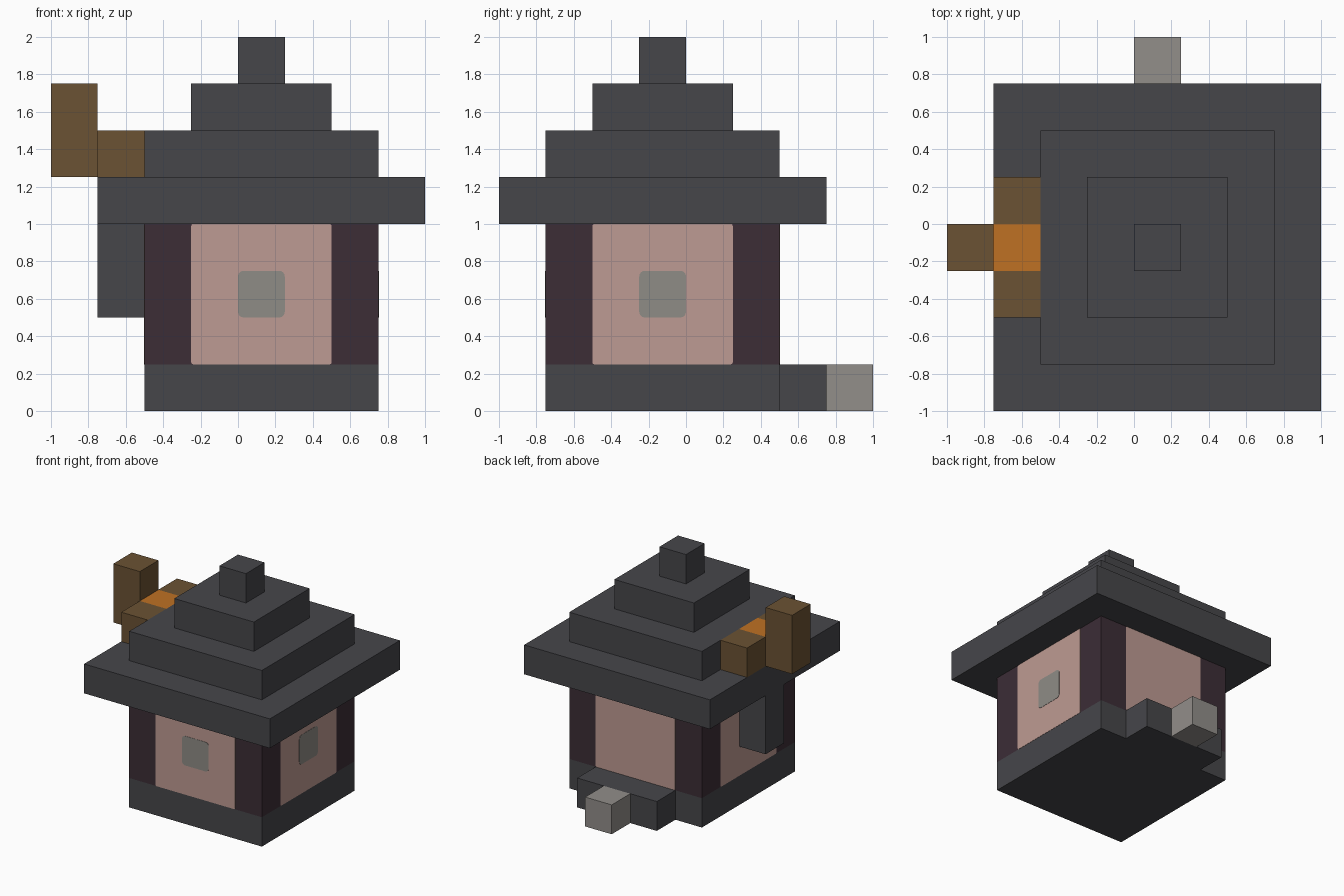
import bpy, bmesh, math
from mathutils import Matrix, Vector

cube = bpy.data.objects.get("Cube")
if cube:
    bpy.data.objects.remove(cube, do_unlink=True)

U = 0.25                      # block size
CENTRE = Vector((0.125, -0.125, 0))
HALF = 2.5 * U                # half the width of the walls


def material(name, *srgb):
    lin = [((c / 255 + 0.055) / 1.055) ** 2.4 for c in srgb] + [1]
    m = bpy.data.materials.new(name)
    m.use_nodes = True
    m.diffuse_color = lin
    m.node_tree.nodes["Principled BSDF"].inputs["Base Color"].default_value = lin
    return m


slate = material("dark slate", 70, 70, 74)
timber = material("dark plum timber", 60, 45, 54)
plaster = material("pink plaster", 190, 155, 147)
glass = material("grey glass", 143, 140, 134)
stone = material("light stone", 146, 142, 138)
wood = material("brown wood", 107, 82, 51)
ember = material("orange ember", 191, 113, 35)


def add_object(name, bm, mat):
    mesh = bpy.data.meshes.new(name)
    bm.to_mesh(mesh)
    bm.free()
    mesh.materials.append(mat)
    bpy.context.collection.objects.link(bpy.data.objects.new(name, mesh))


def box(name, mat, low, size):
    """Box from its low corner and size, both counted in blocks."""
    bm = bmesh.new()
    bmesh.ops.create_cube(bm, size=1)
    for v in bm.verts:
        v.co = [(l + (c + 0.5) * s) * U for l, c, s in zip(low, v.co, size)]
    add_object(name, bm, mat)


def plate(name, mat, turn, width, height, z, radius, depth):
    """Thin rounded plate on one wall; turn counts quarter turns from the front."""
    bm = bmesh.new()
    w, h = width / 2, height / 2
    bm.faces.new([bm.verts.new((x, y, 0))
                  for x, y in ((-w, -h), (w, -h), (w, h), (-w, h))])
    bmesh.ops.bevel(bm, geom=bm.verts[:], offset=radius, segments=4,
                    profile=0.5, affect='VERTICES')
    ext = bmesh.ops.extrude_face_region(bm, geom=bm.faces[:])
    top = [v for v in ext["geom"] if isinstance(v, bmesh.types.BMVert)]
    bmesh.ops.translate(bm, verts=top, vec=(0, 0, depth))
    bmesh.ops.recalc_face_normals(bm, faces=bm.faces[:])
    bm.transform(Matrix.Translation(CENTRE)
                 @ Matrix.Rotation(turn * math.pi / 2, 4, 'Z')
                 @ Matrix.Translation((0, -HALF, z))
                 @ Matrix.Rotation(math.pi / 2, 4, 'X'))
    add_object(name, bm, mat)


# Foundation and timber walls
box("foundation", slate, (-2, -3, 0), (5, 5, 1))
box("timber_walls", timber, (-2, -3, 1), (5, 5, 3))

# Plaster panels on every wall, windows on the front and left walls
for turn, side in enumerate(("front", "left", "back", "right")):
    plate(side + "_panel", plaster, turn, 3 * U, 3 * U, 2.5 * U, 0.01, 0.002)
    if side in ("front", "left"):
        plate(side + "_window", glass, turn, U, U, 2.5 * U, 0.03, 0.004)

# Stepped roof
for i, width in enumerate((7, 5, 3, 1)):
    low = 0.5 - width / 2
    box(f"roof_tier_{i + 1}", slate, (low, low - 1, 4 + i), (width, width, 1))

# Fire trough on the right eave, with its tall post and the bracket below
box("trough_front", wood, (-3, -2, 5), (1, 1, 1))
box("trough_back", wood, (-3, 0, 5), (1, 1, 1))
box("trough_ember", ember, (-3, -1, 5), (1, 1, 1))
box("trough_post", wood, (-4, -1, 5), (1, 1, 2))
box("wall_bracket", slate, (-3, -1, 2), (1, 1, 2))

# Back steps
box("back_step", slate, (-1, 2, 0), (3, 1, 1))
box("stone_step", stone, (0, 3, 0), (1, 1, 1))
